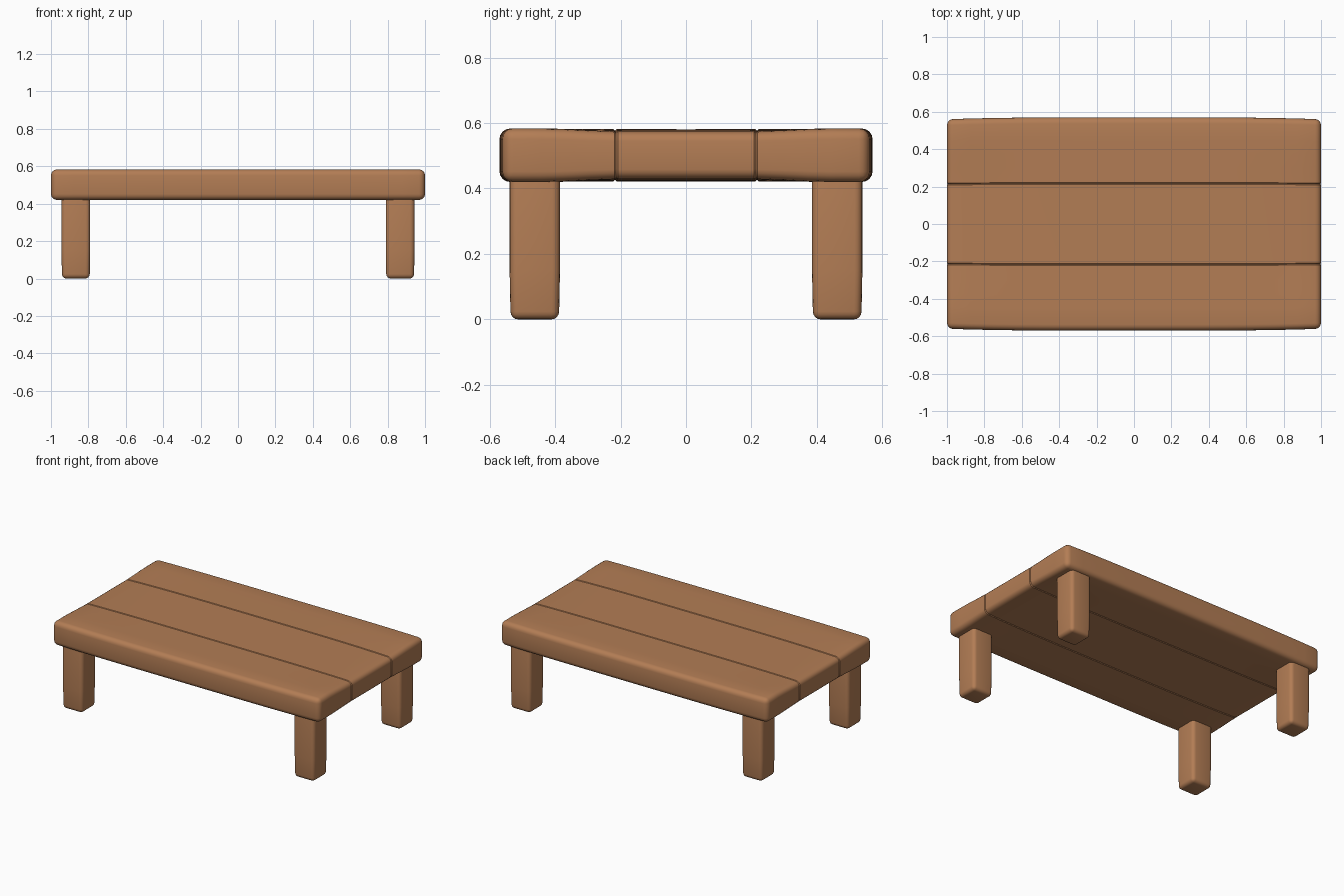
import bpy, bmesh, math
from mathutils import Vector

if "Cube" in bpy.data.objects:
    bpy.data.objects.remove(bpy.data.objects["Cube"])

wood = bpy.data.materials.new("warm brown wood")
wood.diffuse_color = (0.45, 0.205, 0.09, 1)
wood.use_nodes = True
wood.node_tree.nodes["Principled BSDF"].inputs["Base Color"].default_value = wood.diffuse_color


def rounded_box(name, lo, hi, bevel, segments=4, cuts=(), shape=None):
    """Box with rounded edges, sliced at (axis, value) cuts, then reshaped."""
    lo, hi = Vector(lo), Vector(hi)
    mid, size = (lo + hi) / 2, hi - lo
    bm = bmesh.new()
    bmesh.ops.create_cube(bm, size=1)
    for v in bm.verts:
        v.co = mid + Vector(a * b for a, b in zip(v.co, size))
    bmesh.ops.bevel(bm, geom=bm.edges[:], offset=bevel, segments=segments,
                    profile=0.5, affect='EDGES')
    for axis, value in cuts:
        point, normal = Vector((0, 0, 0)), Vector((0, 0, 0))
        point[axis], normal[axis] = value, 1
        bmesh.ops.bisect_plane(bm, geom=bm.verts[:] + bm.edges[:] + bm.faces[:],
                               plane_co=point, plane_no=normal, dist=1e-5)
    if shape:
        for v in bm.verts:
            v.co = shape(v.co.copy())
    bmesh.ops.recalc_face_normals(bm, faces=bm.faces[:])
    mesh = bpy.data.meshes.new(name)
    bm.to_mesh(mesh)
    bm.free()
    mesh.materials.append(wood)
    obj = bpy.data.objects.new(name, mesh)
    bpy.context.collection.objects.link(obj)
    bpy.ops.object.select_all(action='DESELECT')
    bpy.context.view_layer.objects.active = obj
    obj.select_set(True)
    bpy.ops.object.shade_smooth_by_angle(angle=math.radians(30))
    return obj


# Tabletop: one slab with two plank seams, slightly worn thinner at its ends
SEAM, GAP, MID_Z = 0.217, 0.005, 0.5015


def worn_planks(p):
    x, y, z = p
    # middle plank dips towards the ends
    t = min(max((0.45 - abs(y)) / 0.25, 0), 1)
    dip = 0.008 * t * t * (3 - 2 * t) * x ** 4 + 0.002 * t
    rel = (z - MID_Z) / 0.0815
    z -= rel * dip
    # shallow groove along each seam
    if abs(abs(y) - SEAM) < 1e-4:
        z -= 0.004 * rel
        x -= 0.004 * x ** 9
    # long sides bow outwards a little
    y *= 1 - 0.018 * x ** 4
    return Vector((x, y, z))


cuts = [(0, i / 8) for i in range(-7, 8)]
cuts += [(1, s * (SEAM + d)) for s in (-1, 1) for d in (-GAP, 0, GAP)]
cuts += [(1, y) for y in (-0.45, -0.38, -0.3, 0, 0.3, 0.38, 0.45)]
rounded_box("plank_tabletop", (-1, -0.57, 0.42), (1, 0.57, 0.583), 0.032,
            cuts=cuts, shape=worn_planks)


# Legs: square posts, narrowing a touch at the foot
def foot_taper(p):
    k = 1 - 0.04 * max(0, 1 - p.z / 0.15)
    return Vector((p.x * k, p.y * k, p.z))


for sx, side in ((-1, "left"), (1, "right")):
    for sy, end in ((-1, "front"), (1, "back")):
        leg = rounded_box(f"{end}_{side}_leg", (-0.077, -0.077, 0),
                          (0.077, 0.077, 0.5), 0.024,
                          cuts=[(2, 0.15)], shape=foot_taper)
        leg.location = (sx * 0.867, sy * 0.462, 0)
